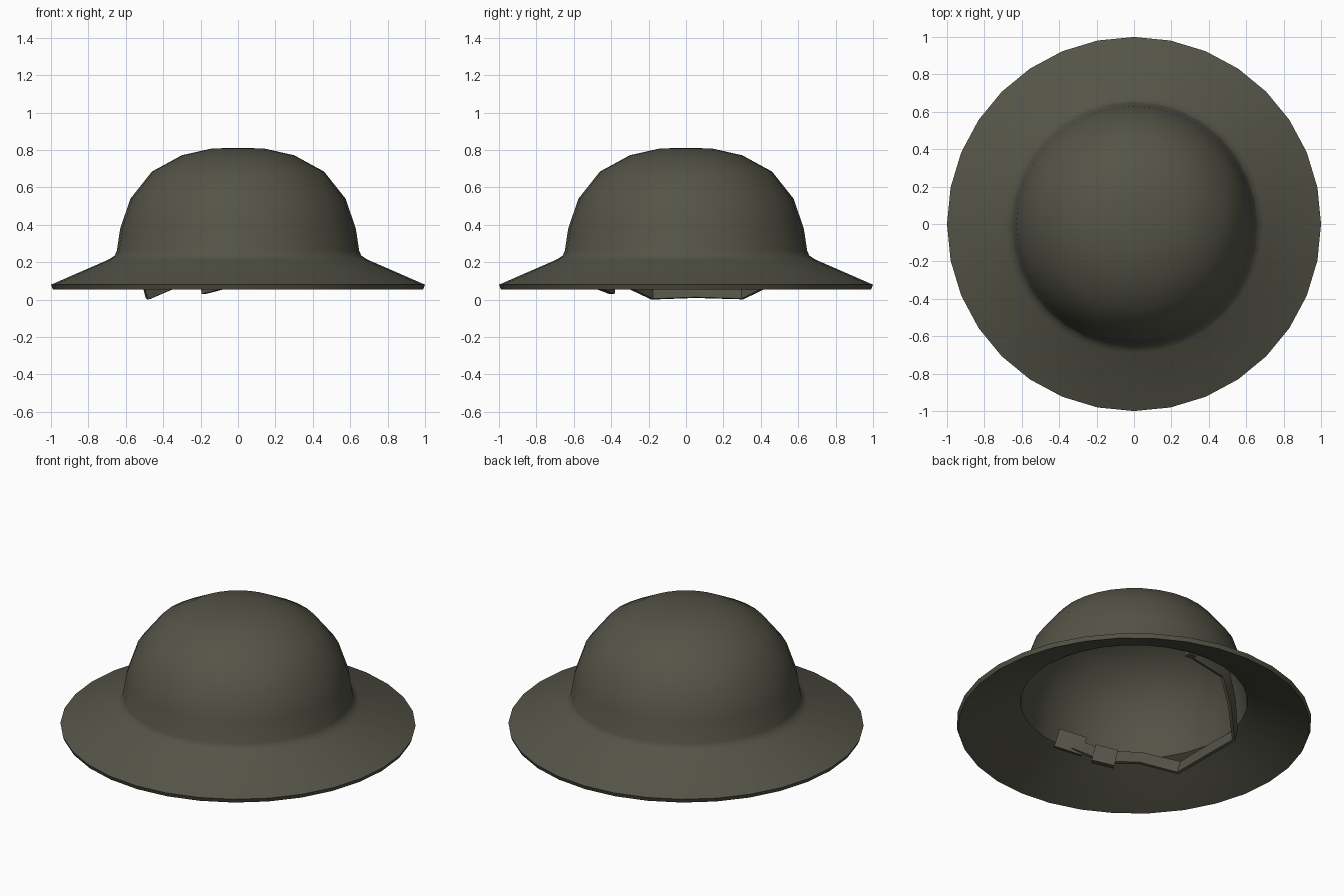
import bpy, bmesh, math
from mathutils import Vector, Matrix

if "Cube" in bpy.data.objects:
    bpy.data.objects.remove(bpy.data.objects["Cube"])

olive = bpy.data.materials.new("olive drab")
olive.diffuse_color = (0.09, 0.088, 0.064, 1)
olive.use_nodes = True
olive.node_tree.nodes["Principled BSDF"].inputs["Base Color"].default_value = olive.diffuse_color


def finish(bm, name, angle):
    bmesh.ops.remove_doubles(bm, verts=bm.verts, dist=1e-4)
    bmesh.ops.recalc_face_normals(bm, faces=bm.faces)
    me = bpy.data.meshes.new(name)
    bm.to_mesh(me)
    bm.free()
    me.materials.append(olive)
    ob = bpy.data.objects.new(name, me)
    bpy.context.collection.objects.link(ob)
    bpy.ops.object.select_all(action='DESELECT')
    ob.select_set(True)
    bpy.context.view_layer.objects.active = ob
    bpy.ops.object.shade_smooth_by_angle(angle=math.radians(angle))
    return ob


# Steel shell: outer crown and brim, rolled edge, then the inside surface
profile = [(0, .812), (.14, .808), (.30, .772), (.46, .685), (.575, .54),
           (.63, .38), (.648, .26), (.66, .235), (.69, .215), (1, .08),
           (.99, .055), (.675, .19), (.64, .21), (.63, .26), (.613, .378),
           (.56, .53), (.448, .67), (.292, .755), (.137, .79), (0, .794)]
bm = bmesh.new()
vs = [bm.verts.new((r, 0, z)) for r, z in profile]
es = [bm.edges.new(p) for p in zip(vs, vs[1:])]
bmesh.ops.spin(bm, geom=vs + es, cent=(0, 0, 0), axis=(0, 0, 1),
               angle=math.tau, steps=32)
finish(bm, "helmet_shell", 40)


# Strap: flat ribbon swept along a path, standing on edge
def ribbon(name, pts, width, thick):
    pts = [Vector(p) for p in pts]
    bm = bmesh.new()
    rings = []
    for i, p in enumerate(pts):
        t = (pts[min(i + 1, len(pts) - 1)] - pts[max(i - 1, 0)]).normalized()
        side = t.cross(Vector((0, 0, 1))).normalized()
        up = (side.cross(t) + side * 0.25).normalized()
        side = t.cross(up).normalized()
        rings.append([bm.verts.new(p + up * a * width / 2 + side * b * thick / 2)
                      for a, b in ((1, 1), (1, -1), (-1, -1), (-1, 1))])
    for r, s in zip(rings, rings[1:]):
        for k in range(4):
            bm.faces.new((r[k], r[k - 1], s[k - 1], s[k]))
    bm.faces.new(rings[0])
    bm.faces.new(rings[-1])
    finish(bm, name, 30)


ribbon("chin_strap", [(.07, .575, .27), (-.2, .555, .235), (-.33, .465, .12),
                      (-.49, .30, .042), (-.495, .05, .05), (-.485, -.18, .041),
                      (-.32, -.33, .11), (-.15, -.42, .09), (.0, -.525, .165)],
       .08, .018)


# Fittings: slim plates turned to follow the strap
def plate(name, pos, size, yaw, pitch):
    bm = bmesh.new()
    m = (Matrix.Translation(pos) @ Matrix.Rotation(math.radians(yaw), 4, 'Z')
         @ Matrix.Rotation(math.radians(pitch), 4, 'Y') @ Matrix.Diagonal((*size, 1)))
    bmesh.ops.create_cube(bm, size=1, matrix=m)
    finish(bm, name, 30)


plate("strap_buckle", (-.14, -.425, .095), (.13, .035, .105), -33, -12)
plate("strap_end_tab", (.02, -.535, .175), (.16, .02, .12), -30, -15)
plate("strap_anchor", (.07, .58, .27), (.05, .04, .09), -5, 0)
